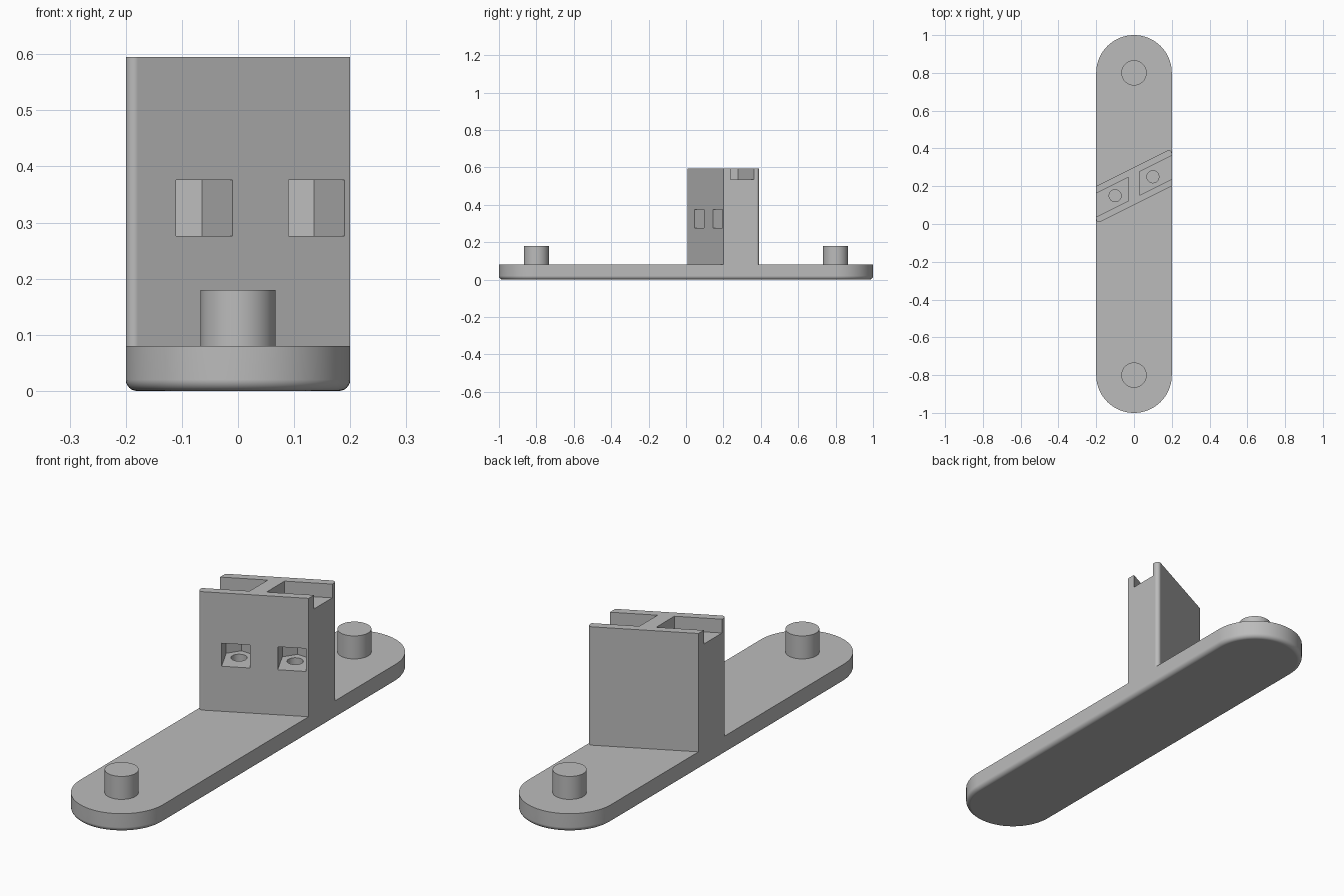
import bpy
import bmesh
from math import sin, cos, atan, pi, radians, tan
from mathutils import Vector

if "Cube" in bpy.data.objects:
    bpy.data.objects.remove(bpy.data.objects["Cube"], do_unlink=True)

# Single plain material
grey = bpy.data.materials.new("plain_grey")
grey.use_nodes = True
colour = (0.5, 0.5, 0.5, 1)
grey.diffuse_color = colour
grey.node_tree.nodes["Principled BSDF"].inputs["Base Color"].default_value = colour

HALF_W = 0.2
BASE_TOP = 0.08
BLOCK_TOP = 0.595
SLOPE = atan(0.5)
END_Y = 0.8


def arc(cx, cy, r, a0, a1, n):
    return [(cx + r * cos(a0 + (a1 - a0) * i / n),
             cy + r * sin(a0 + (a1 - a0) * i / n)) for i in range(n + 1)]


def prism(name, outline, z0, z1, bottom_round=0):
    """Extrude a counter-clockwise outline between two heights."""
    bm = bmesh.new()
    floor = bm.faces.new([bm.verts.new((x, y, z0)) for x, y in outline])
    up = bmesh.ops.extrude_face_region(bm, geom=[floor], use_keep_orig=True)
    for v in up["geom"]:
        if isinstance(v, bmesh.types.BMVert):
            v.co.z = z1
    bmesh.ops.recalc_face_normals(bm, faces=bm.faces)
    if bottom_round:
        rim = [e for e in bm.edges if all(abs(v.co.z - z0) < 1e-5 for v in e.verts)]
        bmesh.ops.bevel(bm, geom=rim, offset=bottom_round, offset_type='OFFSET',
                        segments=6, profile=0.5, affect='EDGES')
    mesh = bpy.data.meshes.new(name)
    bm.to_mesh(mesh)
    bm.free()
    mesh.materials.append(grey)
    obj = bpy.data.objects.new(name, mesh)
    bpy.context.collection.objects.link(obj)
    return obj


def activate(obj):
    bpy.ops.object.select_all(action='DESELECT')
    obj.select_set(True)
    bpy.context.view_layer.objects.active = obj


def cut(obj, cutter):
    cutter.hide_render = True
    mod = obj.modifiers.new("cut", 'BOOLEAN')
    mod.operation = 'DIFFERENCE'
    mod.solver = 'EXACT'
    mod.object = cutter
    activate(obj)
    bpy.ops.object.modifier_apply(modifier=mod.name)
    bpy.data.objects.remove(cutter, do_unlink=True)


def smooth(obj):
    activate(obj)
    bpy.ops.object.shade_smooth_by_angle(angle=radians(30))
    mod = obj.modifiers.new("flat_faces", 'WEIGHTED_NORMAL')
    mod.keep_sharp = True


# Base bar with round ends and a softened lower rim
outline = arc(0, END_Y, HALF_W, 0, pi, 40) + arc(0, -END_Y, HALF_W, pi, 2 * pi, 40)
smooth(prism("base_bar", outline, 0, BASE_TOP, bottom_round=0.02))

# Locating pegs
for name, y in (("front_peg", -END_Y), ("back_peg", END_Y)):
    smooth(prism(name, arc(0, y, 0.067, 0, 2 * pi, 48)[:-1], BASE_TOP, 0.18))

# Slanted upright block with its two acute corners rounded
r = 0.015
corner = arc(-HALF_W + r, r / tan((pi / 2 - SLOPE) / 2), r, pi, 1.5 * pi + SLOPE, 10)
half = corner + [(HALF_W, HALF_W)]
block = prism("upright_block", half + [(-x, 0.4 - y) for x, y in half],
              BASE_TOP, BLOCK_TOP)

# Top pockets, nut slots and bolt holes, one set on each side
inward = Vector((-sin(SLOPE), cos(SLOPE)))
along = Vector((cos(SLOPE), sin(SLOPE)))
flat = 0.056                      # half the nut width
point = flat / cos(radians(30))   # centre to hexagon corner
for side in (-1, 1):
    x0, x1 = sorted((side * 0.03, side * 0.3))
    pocket = [(x0, 0.1375 + x0 / 2), (x1, 0.1375 + x1 / 2),
              (x1, 0.2625 + x1 / 2), (x0, 0.2625 + x0 / 2)]
    cut(block, prism("pocket_cutter", pocket, 0.535, 0.7))

    centre = Vector((side * 0.1, 0.2 + side * 0.05))
    slot = [centre - along * flat - inward * 0.2,
            centre + along * flat - inward * 0.2,
            centre + along * flat + inward * point / 2,
            centre + inward * point,
            centre - along * flat + inward * point / 2]
    cut(block, prism("nut_slot_cutter", slot, 0.276, 0.376))

    hole = arc(centre.x, centre.y, 0.032, 0, 2 * pi, 32)[:-1]
    cut(block, prism("bolt_hole_cutter", hole, 0.18, 0.56))
smooth(block)
